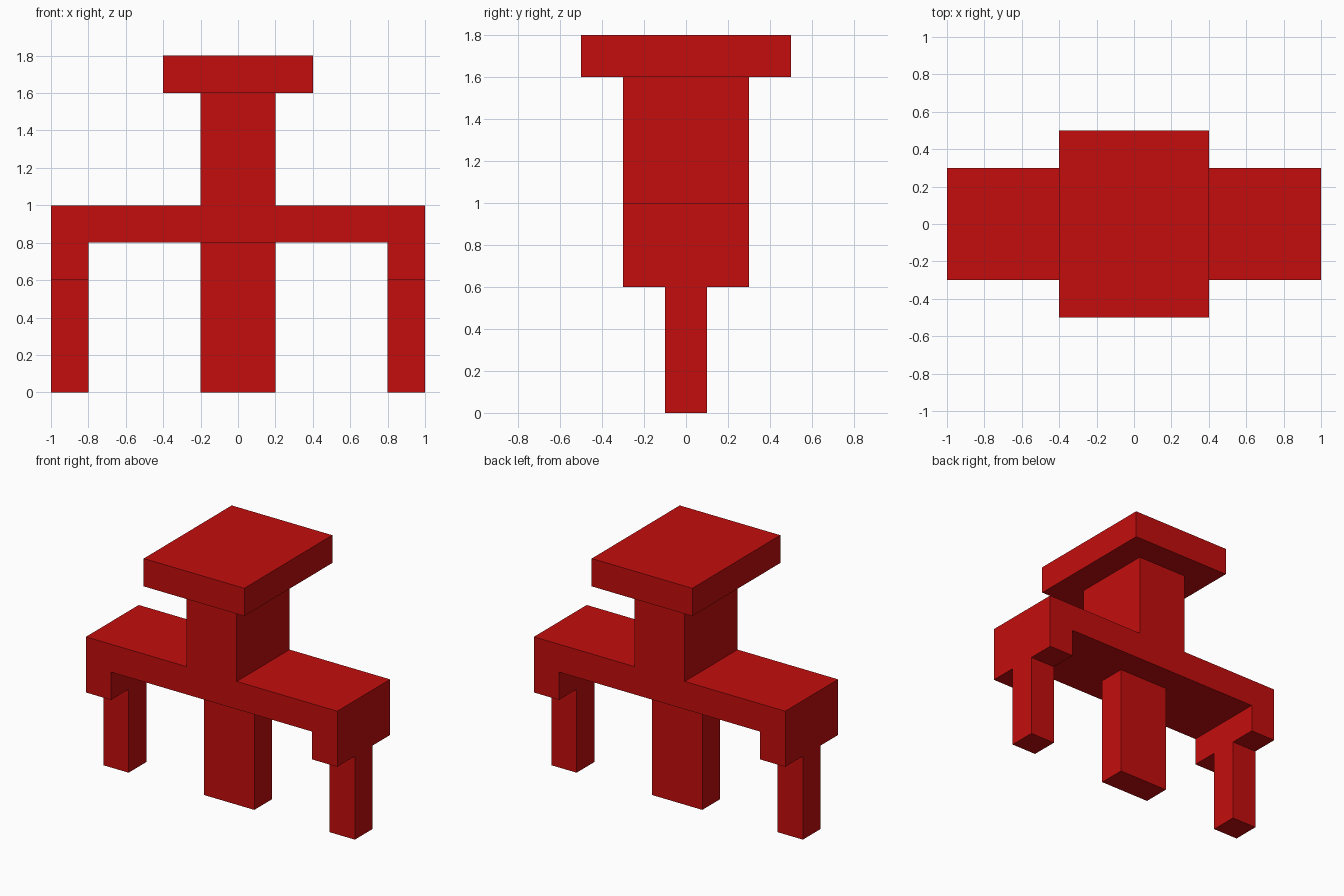
import bpy
import bmesh

if "Cube" in bpy.data.objects:
    bpy.data.objects.remove(bpy.data.objects["Cube"])

red = bpy.data.materials.new("red")
red.diffuse_color = (0.55, 0.004, 0.004, 1.0)
red.use_nodes = True
red.node_tree.nodes["Principled BSDF"].inputs["Base Color"].default_value = red.diffuse_color


def prism(name, profile, depth):
    """Extrude an x-z outline along y, centred on y = 0."""
    bm = bmesh.new()
    face = bm.faces.new([bm.verts.new((x, -depth / 2, z)) for x, z in profile])
    new = bmesh.ops.extrude_face_region(bm, geom=[face])["geom"]
    verts = [v for v in new if isinstance(v, bmesh.types.BMVert)]
    bmesh.ops.translate(bm, verts=verts, vec=(0, depth, 0))
    bmesh.ops.recalc_face_normals(bm, faces=bm.faces)
    mesh = bpy.data.meshes.new(name)
    bm.to_mesh(mesh)
    bm.free()
    mesh.materials.append(red)
    obj = bpy.data.objects.new(name, mesh)
    bpy.context.collection.objects.link(obj)
    return obj


def box(name, x0, x1, z0, z1, depth):
    return prism(name, [(x0, z0), (x1, z0), (x1, z1), (x0, z1)], depth)


# Body: crossbar with drooping ends and a central neck, mirrored outline
half = [(0.8, 0.8), (0.8, 0.6), (1.0, 0.6), (1.0, 1.0), (0.2, 1.0), (0.2, 1.6)]
prism("body", half + [(-x, z) for x, z in reversed(half)], 0.6)

# Top slab
box("top_slab", -0.4, 0.4, 1.6, 1.8, 1.0)

# Legs
box("centre_leg", -0.2, 0.2, 0.0, 0.8, 0.2)
box("left_leg", -1.0, -0.8, 0.0, 0.6, 0.2)
box("right_leg", 0.8, 1.0, 0.0, 0.6, 0.2)
